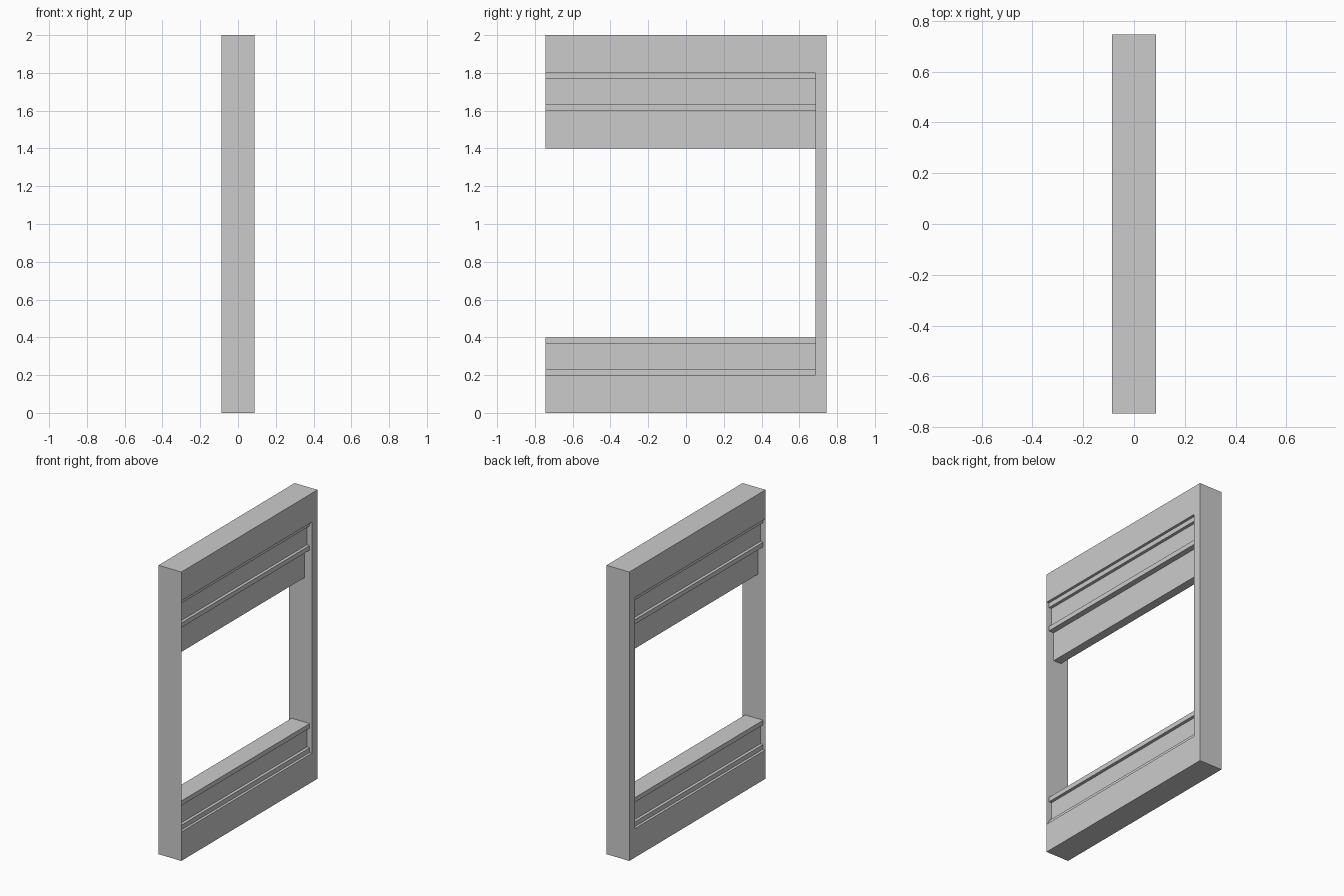
import bpy, bmesh

if "Cube" in bpy.data.objects:
    bpy.data.objects.remove(bpy.data.objects["Cube"])

HX, HY, H = 0.0875, 0.745, 2.0    # half depth, half width, height
INNER_Y = 0.685                   # inner face of the post
LOW, HIGH = 0.2, 1.8              # inner edges of the bottom and top beams


def finish(name, bm):
    bmesh.ops.recalc_face_normals(bm, faces=bm.faces)
    mesh = bpy.data.meshes.new(name)
    bm.to_mesh(mesh)
    bm.free()
    obj = bpy.data.objects.new(name, mesh)
    bpy.context.collection.objects.link(obj)
    return obj


# C-shaped outer frame: bottom beam, post and top beam in one piece
bm = bmesh.new()
outline = [(-HY, 0), (HY, 0), (HY, H), (-HY, H),
           (-HY, HIGH), (INNER_Y, HIGH), (INNER_Y, LOW), (-HY, LOW)]
left = [bm.verts.new((-HX, y, z)) for y, z in outline]
right = [bm.verts.new((HX, y, z)) for y, z in outline]
bm.faces.new(left)
bm.faces.new(right)
for i in range(len(outline)):
    j = (i + 1) % len(outline)
    # edge 4 to 5 etc. are the inner faces of the opening
    bm.faces.new((left[i], left[j], right[j], right[i]))
finish("outer_frame", bm)

# Paper-thin end panel closing the front end of the frame
bm = bmesh.new()
bm.faces.new([bm.verts.new((x, -HY, z)) for x, z in
              [(-HX, LOW), (HX, LOW), (HX, HIGH), (-HX, HIGH)]])
finish("end_panel", bm)


def rail(name, half_profile):
    """Sweep a symmetric (x, z) profile along y between end panel and post."""
    bm = bmesh.new()
    loop = half_profile + [(-x, z) for x, z in reversed(half_profile)]
    a = [bm.verts.new((x, -HY, z)) for x, z in loop]
    b = [bm.verts.new((x, INNER_Y, z)) for x, z in loop]
    for i in range(len(loop)):
        j = (i + 1) % len(loop)
        bm.faces.new((a[i], a[j], b[j], b[i]))
    return finish(name, bm)


# Stepped rails: two lips around a recess
LIP, RECESS, PANEL = 0.069, 0.048, 0.03


def lips(z):
    return [(LIP, z), (LIP, z + 0.032), (RECESS, z + 0.032),
            (RECESS, z + 0.168), (LIP, z + 0.168), (LIP, z + 0.2)]


rail("lower_rail", lips(0.2))
# Upper rail carries a thin hanging panel underneath
rail("upper_rail", [(PANEL, 1.4), (PANEL, 1.6)] + lips(1.6))
